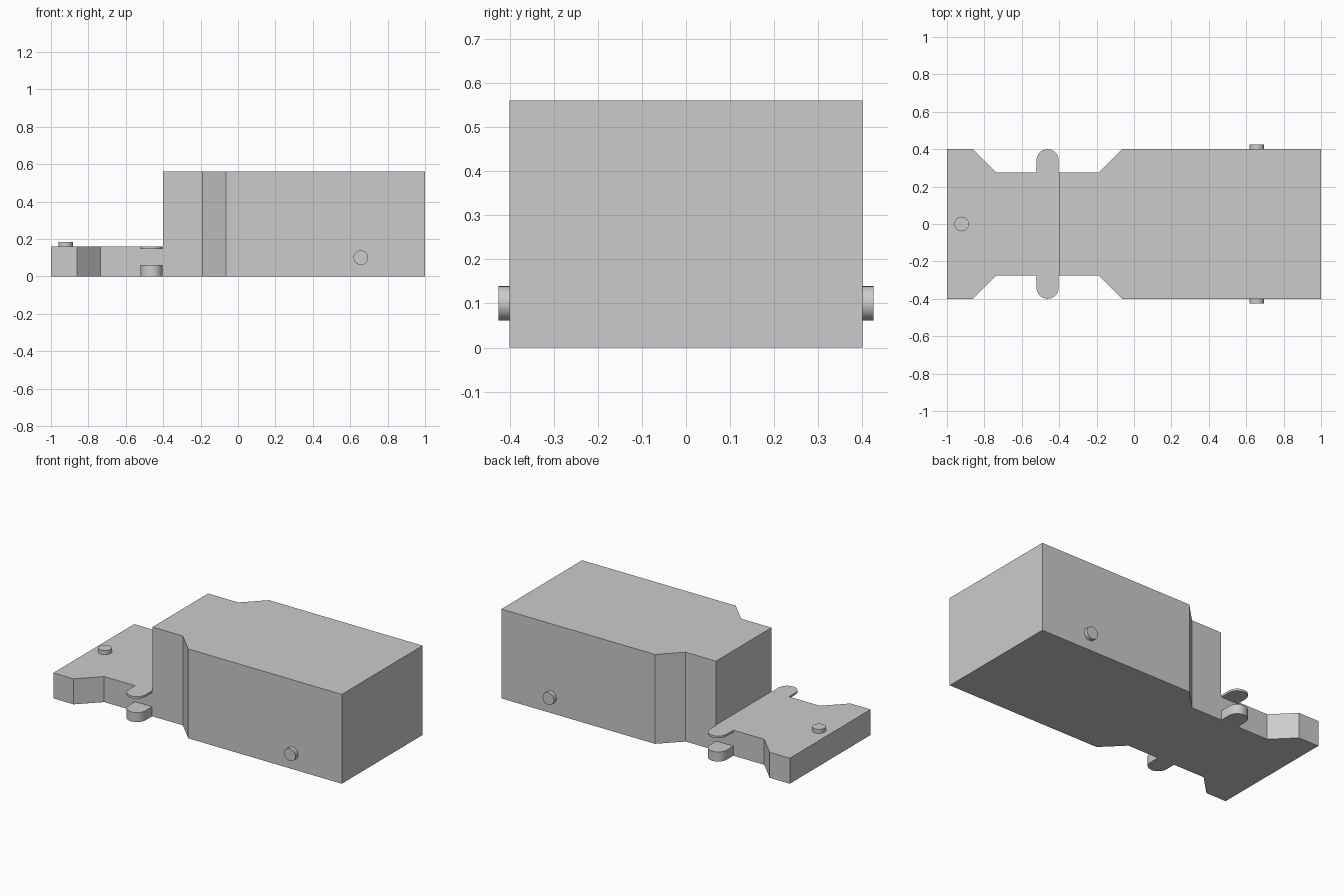
import bpy
import bmesh
import math
from mathutils import Matrix, Vector

cube = bpy.data.objects.get("Cube")
if cube:
    bpy.data.objects.remove(cube, do_unlink=True)

grey = bpy.data.materials.new("light grey")
grey.use_nodes = True
colour = (0.6, 0.6, 0.6, 1)
grey.diffuse_color = colour
grey.node_tree.nodes["Principled BSDF"].inputs["Base Color"].default_value = colour

WIDE, NECK, STEP = 0.4, 0.275, -0.4
DECK_TOP, BODY_TOP = 0.16, 0.56


def finish(name, bm, smooth=False):
    mesh = bpy.data.meshes.new(name)
    bm.to_mesh(mesh)
    bm.free()
    mesh.materials.append(grey)
    obj = bpy.data.objects.new(name, mesh)
    bpy.context.collection.objects.link(obj)
    if smooth:
        bpy.ops.object.select_all(action="DESELECT")
        obj.select_set(True)
        bpy.context.view_layer.objects.active = obj
        bpy.ops.object.shade_smooth_by_angle(angle=math.radians(35))
    return obj


def drop_faces(bm, hidden):
    """Remove faces buried against a neighbouring part."""
    faces = [f for f in bm.faces if hidden(f.calc_center_median())]
    bmesh.ops.delete(bm, geom=faces, context="FACES_ONLY")


def prism(name, outline, low, high, hidden=None, smooth=False):
    bm = bmesh.new()
    face = bm.faces.new([bm.verts.new((x, y, low)) for x, y in outline])
    grown = bmesh.ops.extrude_face_region(bm, geom=[face], use_keep_orig=True)
    top = [v for v in grown["geom"] if isinstance(v, bmesh.types.BMVert)]
    bmesh.ops.translate(bm, verts=top, vec=(0, 0, high - low))
    bmesh.ops.recalc_face_normals(bm, faces=bm.faces)
    if hidden:
        drop_faces(bm, hidden)
    return finish(name, bm, smooth)


def mirrored(half):
    return half + [(x, -y) for x, y in reversed(half)]


def pin(name, base, direction, radius=0.039, length=0.025):
    bm = bmesh.new()
    bmesh.ops.create_cone(bm, cap_ends=True, segments=32, radius1=radius,
                          radius2=radius, depth=length,
                          matrix=Matrix.Translation((0, 0, length / 2)))
    drop_faces(bm, lambda c: c.z < 0.001)
    turn = Vector((0, 0, 1)).rotation_difference(Vector(direction)).to_matrix().to_4x4()
    bm.transform(Matrix.Translation(base) @ turn)
    finish(name, bm, True)


# Tall body with a narrowed neck
prism("body", mirrored([(STEP, NECK), (-0.19, NECK), (-0.065, WIDE), (1, WIDE)]),
      0, BODY_TOP)

# Low deck flaring out at its far end
prism("deck", mirrored([(-1, WIDE), (-0.86, WIDE), (-0.735, NECK), (STEP, NECK)]),
      0, DECK_TOP, lambda c: abs(c.x - STEP) < 0.001)

# Paired round-ended lugs and side pins
LUG_X, LUG_R = -0.462, 0.059
for side, label in ((1, "back"), (-1, "front")):
    arc = [(LUG_X + LUG_R * math.cos(a), side * (WIDE - LUG_R + LUG_R * math.sin(a)))
           for a in (math.pi * i / 16 for i in range(17))]
    lug = [(LUG_X + LUG_R, side * NECK)] + arc + [(LUG_X - LUG_R, side * NECK)]
    for level, low, high in (("lower", 0, 0.06), ("upper", 0.147, DECK_TOP)):
        prism(f"{level}_lug_{label}", lug, low, high,
              lambda c: abs(abs(c.y) - NECK) < 0.001, True)
    pin(f"side_pin_{label}", (0.657, side * WIDE, 0.1), (0, side, 0))

# Pin standing on the deck
pin("deck_pin", (-0.922, 0, DECK_TOP), (0, 0, 1))
